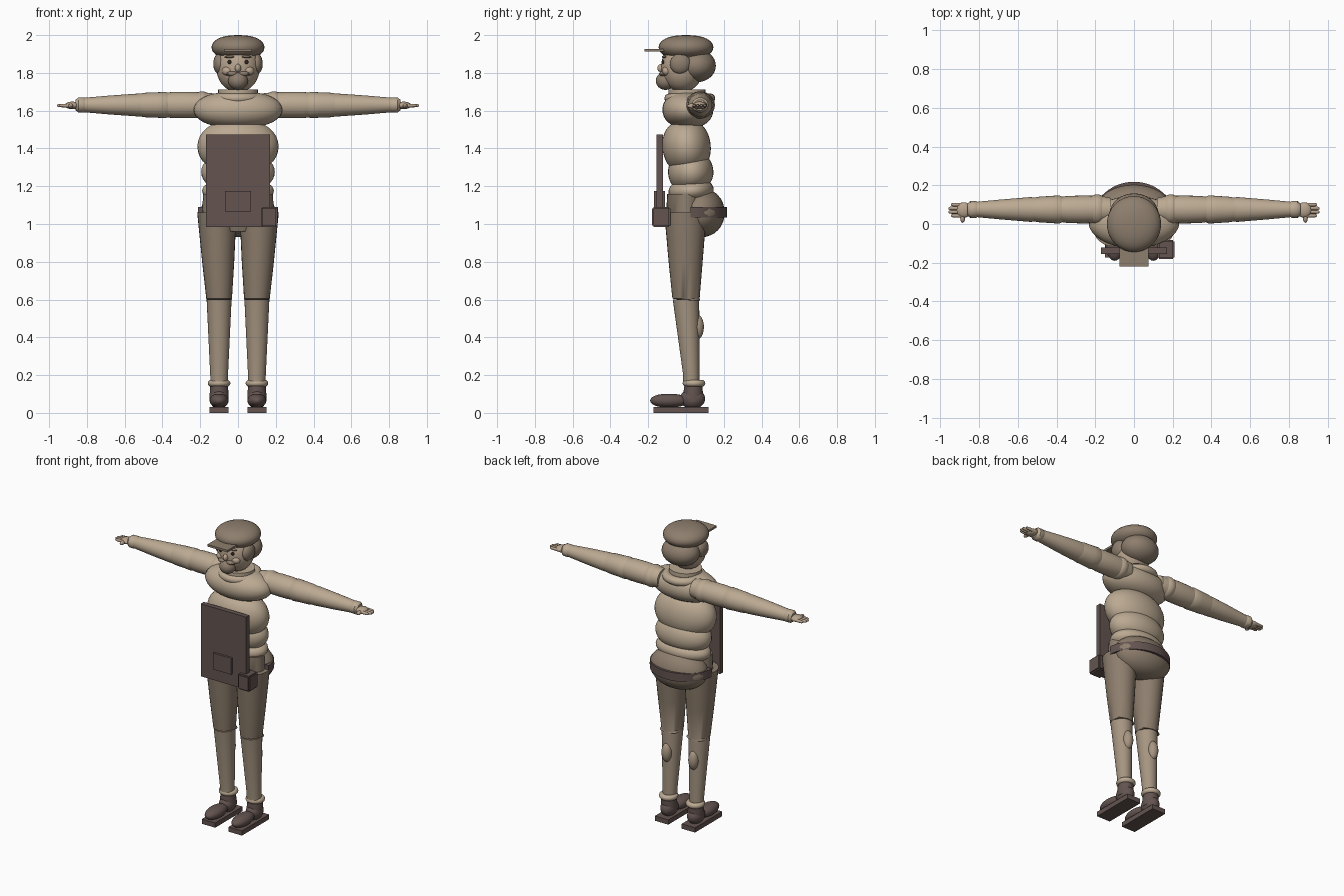
import bpy, bmesh, math
from mathutils import Matrix, Vector

if "Cube" in bpy.data.objects:
    bpy.data.objects.remove(bpy.data.objects["Cube"])


def material(name, rgb):
    m = bpy.data.materials.new(name)
    m.diffuse_color = (*rgb, 1)
    m.use_nodes = True
    m.node_tree.nodes["Principled BSDF"].inputs["Base Color"].default_value = m.diffuse_color
    return m


TAN = material("tan cloth", (0.50, 0.40, 0.29))
SKIN = material("skin", (0.48, 0.37, 0.27))
SOCK = material("stocking", (0.38, 0.30, 0.22))
BROWN = material("brown cloth", (0.27, 0.21, 0.155))
DARK = material("dark leather", (0.125, 0.088, 0.08))
BLACK = material("eye dark", (0.03, 0.02, 0.02))


def finish(bm, name, mat, smooth=True):
    bmesh.ops.recalc_face_normals(bm, faces=bm.faces)
    me = bpy.data.meshes.new(name)
    bm.to_mesh(me)
    bm.free()
    me.materials.append(mat)
    ob = bpy.data.objects.new(name, me)
    bpy.context.collection.objects.link(ob)
    if smooth:
        bpy.ops.object.select_all(action='DESELECT')
        ob.select_set(True)
        bpy.context.view_layer.objects.active = ob
        bpy.ops.object.shade_smooth_by_angle(angle=math.radians(40))
    return ob


def blob(name, mat, c, r, fat=1.0, tilt=0.0, seg=32):
    """Ellipsoid; fat below 1 makes its vertical profile fuller."""
    bm = bmesh.new()
    bmesh.ops.create_uvsphere(bm, u_segments=seg, v_segments=seg // 2, radius=1)
    for v in bm.verts:
        h = math.hypot(v.co.x, v.co.y)
        if h > 1e-4:
            k = h ** fat / h
            v.co.x *= k
            v.co.y *= k
        v.co = Vector((v.co.x * r[0], v.co.y * r[1], v.co.z * r[2]))
    bm.transform(Matrix.Translation(c) @ Matrix.Rotation(tilt, 4, 'X'))
    return finish(bm, name, mat)


def loft(name, mat, axis, stations, seg=28):
    """Capped tube through stations (centre, radius a, radius b) along x or z."""
    bm = bmesh.new()
    rings = []
    for c, a, b in stations:
        ring = []
        for i in range(seg):
            t = 2 * math.pi * i / seg
            u, w = a * math.cos(t), b * math.sin(t)
            off = Vector((u, w, 0)) if axis == 'z' else Vector((0, u, w))
            ring.append(bm.verts.new(Vector(c) + off))
        rings.append(ring)
    for p, q in zip(rings, rings[1:]):
        for i in range(seg):
            j = (i + 1) % seg
            bm.faces.new((p[i], p[j], q[j], q[i]))
    bm.faces.new(rings[0])
    bm.faces.new(rings[-1])
    return finish(bm, name, mat)


def box(name, mat, lo, hi, bevel=0.0):
    bm = bmesh.new()
    bmesh.ops.create_cube(bm, size=1)
    for v in bm.verts:
        v.co = Vector([(l + h) / 2 + k * (h - l) for k, l, h in zip(v.co, lo, hi)])
    if bevel:
        bmesh.ops.bevel(bm, geom=bm.edges[:], offset=bevel, segments=2, affect='EDGES')
    return finish(bm, name, mat, False)


def torus(name, mat, c, big, small, squash=1.0, n=32, m=12):
    bm = bmesh.new()
    rows = []
    for i in range(n):
        t = 2 * math.pi * i / n
        rows.append([bm.verts.new((
            c[0] + (big + small * math.cos(p)) * math.cos(t),
            c[1] + (big + small * math.cos(p)) * math.sin(t),
            c[2] + small * squash * math.sin(p)))
            for p in (2 * math.pi * k / m for k in range(m))])
    for i in range(n):
        for k in range(m):
            a, b, l = rows[i], rows[(i + 1) % n], (k + 1) % m
            bm.faces.new((a[k], b[k], b[l], a[l]))
    return finish(bm, name, mat)


# Torso: stacked padded jacket rolls
blob("chest", TAN, (0, 0.01, 1.605), (0.235, 0.135, 0.095), 0.75)
blob("belly", TAN, (0, 0.003, 1.41), (0.215, 0.128, 0.14), 0.75, 0.12)
blob("midriff", TAN, (0, 0.025, 1.275), (0.195, 0.12, 0.10), 0.65, 0.2)
blob("waist", TAN, (0, 0.027, 1.175), (0.19, 0.12, 0.06), 0.6, 0.08)
torus("collar", TAN, (0, 0.02, 1.665), 0.105, 0.03, 0.9)
loft("neck", TAN, 'z', [((0, 0.005, 1.60), 0.105, 0.098), ((0, 0.005, 1.712), 0.105, 0.098)])

# Hips and belt
loft("pelvis", BROWN, 'z', [((0, 0, 0.96), 0.10, 0.08), ((0, 0, 1.04), 0.19, 0.105),
                            ((0, 0, 1.16), 0.185, 0.10)])
blob("seat", BROWN, (0, 0.075, 1.06), (0.20, 0.13, 0.13), 0.9)
bm = bmesh.new()
N, prev = 28, None
for i in range(N + 1):
    t = math.pi * i / N
    quad = []
    for k, z in ((1, 1.035), (1, 1.09), (0.82, 1.09), (0.82, 1.035)):
        quad.append(bm.verts.new((0.212 * k * math.cos(t), 0.025 + 0.193 * k * math.sin(t), z)))
    if prev:
        for j in range(4):
            l = (j + 1) % 4
            bm.faces.new((prev[j], quad[j], quad[l], prev[l]))
    if i in (0, N):
        bm.faces.new(quad)
    prev = quad
finish(bm, "belt", DARK)

# Apron board with pocket and side pouch
box("apron_board", DARK, (-0.17, -0.155, 0.985), (0.17, -0.122, 1.475))
box("board_pocket", DARK, (-0.068, -0.17, 1.065), (0.068, -0.11, 1.175))
box("side_pouch", DARK, (0.122, -0.18, 0.985), (0.21, -0.082, 1.09), 0.008)

# Head, hair, beard and cap
blob("head", SKIN, (0, -0.02, 1.83), (0.115, 0.112, 0.13), 0.9)
blob("back_hair", BROWN, (0, 0.055, 1.838), (0.125, 0.103, 0.088))
blob("beard", BROWN, (0, -0.108, 1.758), (0.052, 0.052, 0.048))
blob("nose", SKIN, (0, -0.132, 1.825), (0.016, 0.02, 0.022), seg=16)
blob("cap_crown", BROWN, (0, 0, 1.935), (0.14, 0.145, 0.065), 0.8)
box("cap_brim", BROWN, (-0.075, -0.22, 1.912), (0.075, -0.08, 1.926))
for s, side in ((-1, "left"), (1, "right")):
    blob(side + "_side_hair", BROWN, (s * 0.098, -0.03, 1.848), (0.033, 0.055, 0.055))
    blob(side + "_moustache", BROWN, (s * 0.03, -0.118, 1.795), (0.032, 0.025, 0.014), seg=16)
    blob(side + "_cheek", SKIN, (s * 0.055, -0.102, 1.81), (0.03, 0.025, 0.025), seg=16)
    blob(side + "_eye", BLACK, (s * 0.045, -0.121, 1.857), (0.011, 0.008, 0.011), seg=12)
    blob(side + "_brow", BROWN, (s * 0.045, -0.116, 1.885), (0.028, 0.012, 0.007), seg=12)

    # Arms: upper sleeve, elbow roll, forearm and cuff
    def arm(name, mat, pts):
        loft(side + name, mat, 'x', [((s * x, 0.075, z), a, b) for x, z, a, b in pts])
    blob(side + "_shoulder", TAN, (s * 0.19, 0.075, 1.63), (0.06, 0.078, 0.072))
    arm("_upper_arm", TAN, [(0.12, 1.63, 0.06, 0.06), (0.17, 1.63, 0.07, 0.066),
                            (0.26, 1.63, 0.072, 0.07), (0.34, 1.63, 0.07, 0.07),
                            (0.40, 1.63, 0.062, 0.062)])
    arm("_elbow_roll", TAN, [(0.365, 1.63, 0.062, 0.062), (0.385, 1.63, 0.073, 0.07),
                             (0.43, 1.63, 0.07, 0.067), (0.49, 1.63, 0.066, 0.065),
                             (0.525, 1.63, 0.06, 0.06)])
    arm("_forearm", TAN, [(0.49, 1.63, 0.06, 0.06), (0.535, 1.63, 0.064, 0.06),
                          (0.68, 1.63, 0.052, 0.05), (0.84, 1.63, 0.037, 0.036)])
    arm("_cuff", TAN, [(0.80, 1.63, 0.032, 0.032), (0.815, 1.63, 0.044, 0.04),
                       (0.845, 1.63, 0.044, 0.04), (0.86, 1.63, 0.03, 0.028)])
    # Hand with four fingers and a thumb
    blob(side + "_palm", SKIN, (s * 0.878, 0.072, 1.628), (0.04, 0.04, 0.02), seg=20)
    for f, (y, tip) in enumerate(((0.043, 0.945), (0.062, 0.958), (0.081, 0.958), (0.10, 0.945))):
        loft(f"{side}_finger_{f + 1}", SKIN, 'x',
             [((s * 0.88, y, 1.627), 0.010, 0.011), ((s * (tip - 0.01), y, 1.627), 0.009, 0.009),
              ((s * tip, y, 1.627), 0.005, 0.005)], 10)
    blob(side + "_thumb", SKIN, (s * 0.885, 0.032, 1.625), (0.013, 0.026, 0.013), seg=12)

    # Legs: breeches, stocking, calf
    x = s * 0.1
    loft(side + "_thigh", BROWN, 'z', [((x, 0.035, 0.595), 0.066, 0.04), ((x, 0, 0.605), 0.068, 0.072),
                                       ((s * 0.105, -0.002, 0.80), 0.085, 0.09),
                                       ((s * 0.112, -0.003, 1.06), 0.104, 0.112)])
    loft(side + "_stocking", SOCK, 'z', [((x, 0.028, 0.15), 0.045, 0.043), ((x, 0.028, 0.20), 0.047, 0.043),
                                         ((x, 0, 0.60), 0.066, 0.07)])
    blob(side + "_calf", SOCK, (x, 0.06, 0.455), (0.034, 0.035, 0.065), seg=20)
    # Shoes
    torus(side + "_ankle_roll", TAN, (x, 0.042, 0.157), 0.042, 0.018)
    loft(side + "_ankle", DARK, 'z', [((x, 0.037, 0.06), 0.05, 0.05), ((x, 0.037, 0.10), 0.05, 0.052),
                                      ((x, 0.04, 0.15), 0.046, 0.048)])
    blob(side + "_heel", DARK, (x, 0.035, 0.075), (0.05, 0.066, 0.055))
    blob(side + "_toe", DARK, (x, -0.09, 0.065), (0.05, 0.10, 0.036), 0.8)
    box(side + "_sole", DARK, (x - 0.05, -0.172, 0.0), (x + 0.05, 0.118, 0.032))
